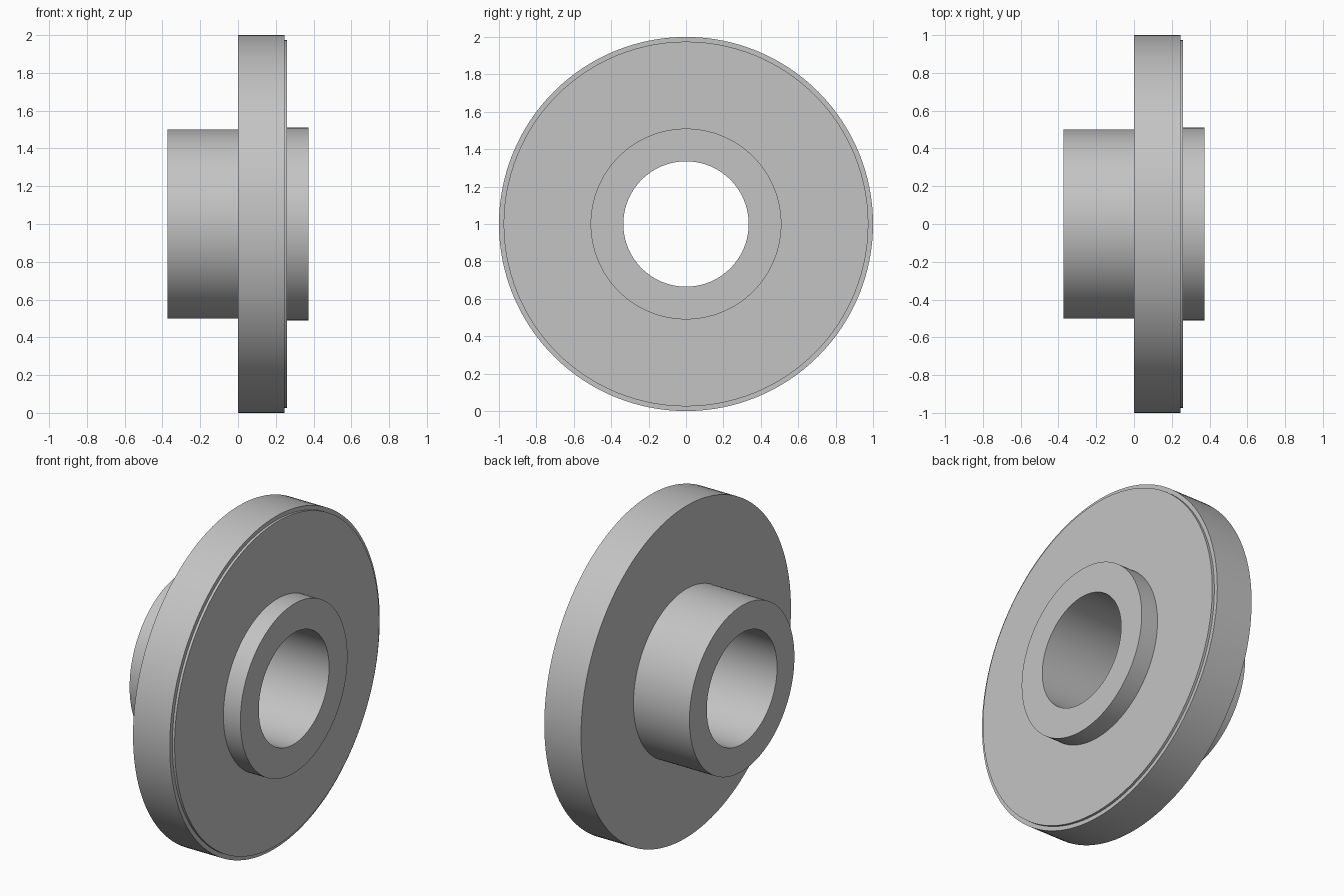
import bpy
import bmesh
from math import pi, radians
from mathutils import Vector

cube = bpy.data.objects.get("Cube")
if cube:
    bpy.data.objects.remove(cube, do_unlink=True)

SEGMENTS = 128
AXIS_HEIGHT = 1.0

# Plain grey metal
grey = bpy.data.materials.new("grey_metal")
colour = (0.55, 0.55, 0.55, 1)
grey.diffuse_color = colour
grey.use_nodes = True
grey.node_tree.nodes["Principled BSDF"].inputs["Base Color"].default_value = colour

# Half section of the flanged hub: (position along x, radius)
BORE, HUB, COLLAR, DISC, FACE = 0.335, 0.5, 0.51, 1.0, 0.975
END, STEP, FRONT = 0.373, 0.245, 0.26
profile = [
    (-END, BORE), (-END, HUB), (0, HUB),          # long hub
    (0, DISC), (STEP, DISC),                      # wide disc
    (STEP, FACE), (FRONT, FACE),                  # raised face
    (FRONT, COLLAR), (END, COLLAR), (END, BORE),  # short collar
]

# Revolve the closed section around the x axis
bm = bmesh.new()
verts = [bm.verts.new((x, 0, r)) for x, r in profile]
edges = [bm.edges.new((a, b)) for a, b in zip(verts, verts[1:] + verts[:1])]
bmesh.ops.spin(bm, geom=verts + edges, cent=Vector(), axis=(1, 0, 0),
               angle=2 * pi, steps=SEGMENTS, use_merge=True)
bmesh.ops.remove_doubles(bm, verts=bm.verts, dist=0.0001)
bmesh.ops.recalc_face_normals(bm, faces=bm.faces)

mesh = bpy.data.meshes.new("flanged_hub")
bm.to_mesh(mesh)
bm.free()
mesh.materials.append(grey)

hub = bpy.data.objects.new("flanged_hub", mesh)
hub.location.z = AXIS_HEIGHT
bpy.context.collection.objects.link(hub)

# Smooth round walls, crisp rims
bpy.ops.object.select_all(action="DESELECT")
hub.select_set(True)
bpy.context.view_layer.objects.active = hub
bpy.ops.object.shade_smooth_by_angle(angle=radians(30))
